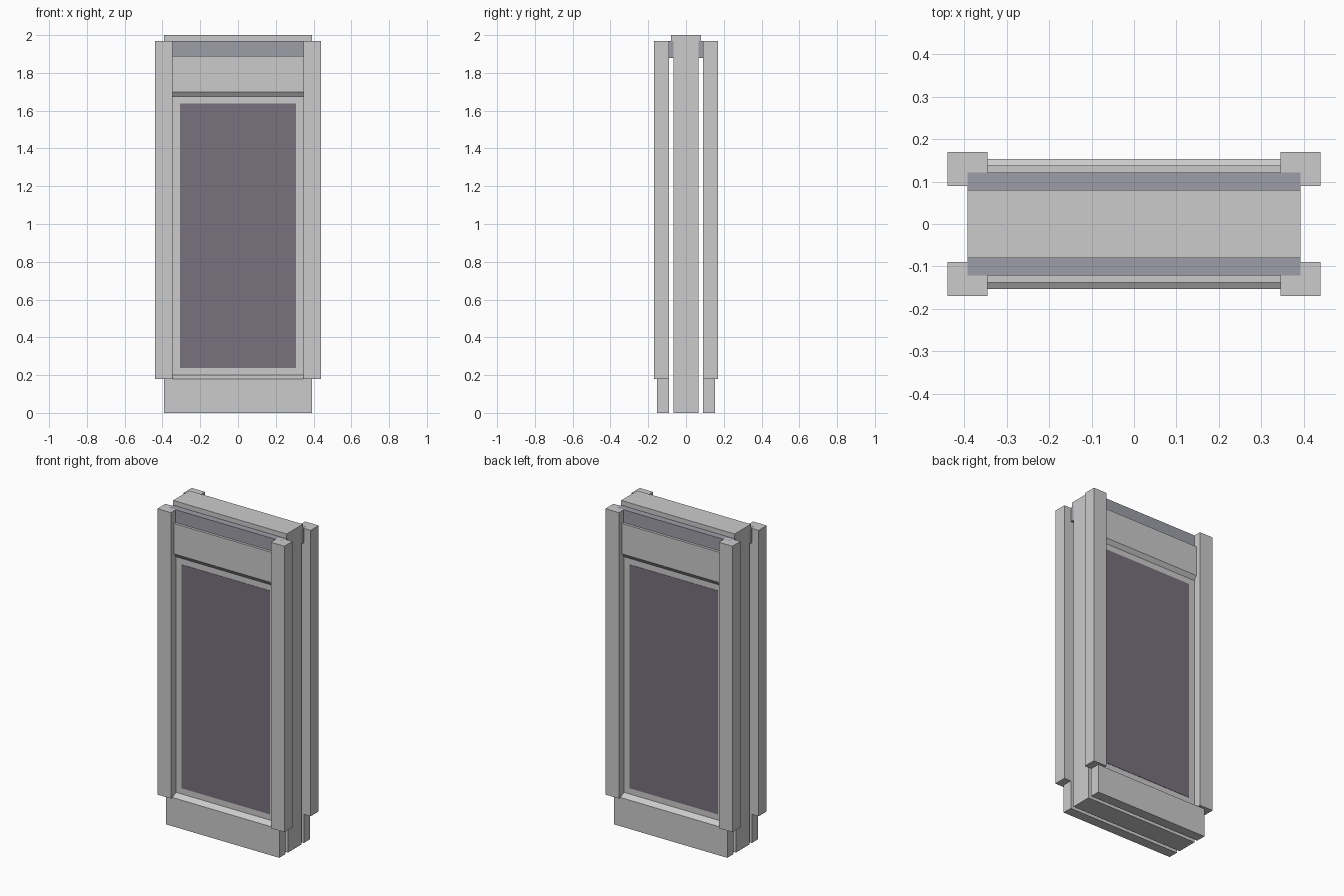
import bpy, bmesh

if "Cube" in bpy.data.objects:
    bpy.data.objects.remove(bpy.data.objects["Cube"])


def make(name, profile, x0, x1, mat=None, mirror_x=False, mirror_y=True):
    """Extrude a (y, z) profile along x, then mirror it about the centre."""
    bm = bmesh.new()
    face = bm.faces.new([bm.verts.new((x0, y, z)) for y, z in profile])
    ext = bmesh.ops.extrude_face_region(bm, geom=[face])
    verts = [v for v in ext["geom"] if isinstance(v, bmesh.types.BMVert)]
    bmesh.ops.translate(bm, verts=verts, vec=(x1 - x0, 0, 0))
    bmesh.ops.recalc_face_normals(bm, faces=bm.faces)
    mesh = bpy.data.meshes.new(name)
    bm.to_mesh(mesh)
    bm.free()
    obj = bpy.data.objects.new(name, mesh)
    bpy.context.collection.objects.link(obj)
    if mat:
        mesh.materials.append(mat)
    if mirror_x or mirror_y:
        mod = obj.modifiers.new("Mirror", "MIRROR")
        mod.use_axis = (mirror_x, mirror_y, False)
        mod.use_mirror_merge = False
    return obj


def rect(y0, y1, z0, z1):
    return [(y0, z0), (y1, z0), (y1, z1), (y0, z1)]


def colour(name, rgb):
    mat = bpy.data.materials.new(name)
    mat.diffuse_color = (*rgb, 1)
    mat.use_nodes = True
    mat.node_tree.nodes["Principled BSDF"].inputs["Base Color"].default_value = mat.diffuse_color
    return mat


screen_mat = colour("dark_screen", (0.19, 0.165, 0.205))
vent_mat = colour("blue_grey", (0.34, 0.34, 0.39))
W = 0.393

# Central slab and its slightly wider cap
make("core_slab", rect(-0.066, 0.066, 0, 1.97), -W, W, mirror_y=False)
make("top_cap", rect(-0.08, 0.08, 1.97, 2.0), -W, W, mirror_y=False)

# Front and back panels: base, sloped sill, recessed screen frame, header
panel = [(-0.09, 0), (-0.153, 0), (-0.153, 0.18), (-0.12, 0.20),
         (-0.12, 1.675), (-0.138, 1.70), (-0.138, 1.89), (-0.09, 1.89)]
make("display_panel", panel, -W, W)

# Screens
make("screen", rect(-0.122, -0.115, 0.237, 1.637), -0.306, 0.306, screen_mat)

# Dark bars joining the panels to the core below the cap
make("upper_bar", rect(-0.122, -0.066, 1.88, 1.97), -W, W, vent_mat)

# Four corner posts
make("corner_post", rect(-0.17, -0.09, 0.18, 1.97), 0.346, 0.44, mirror_x=True)
